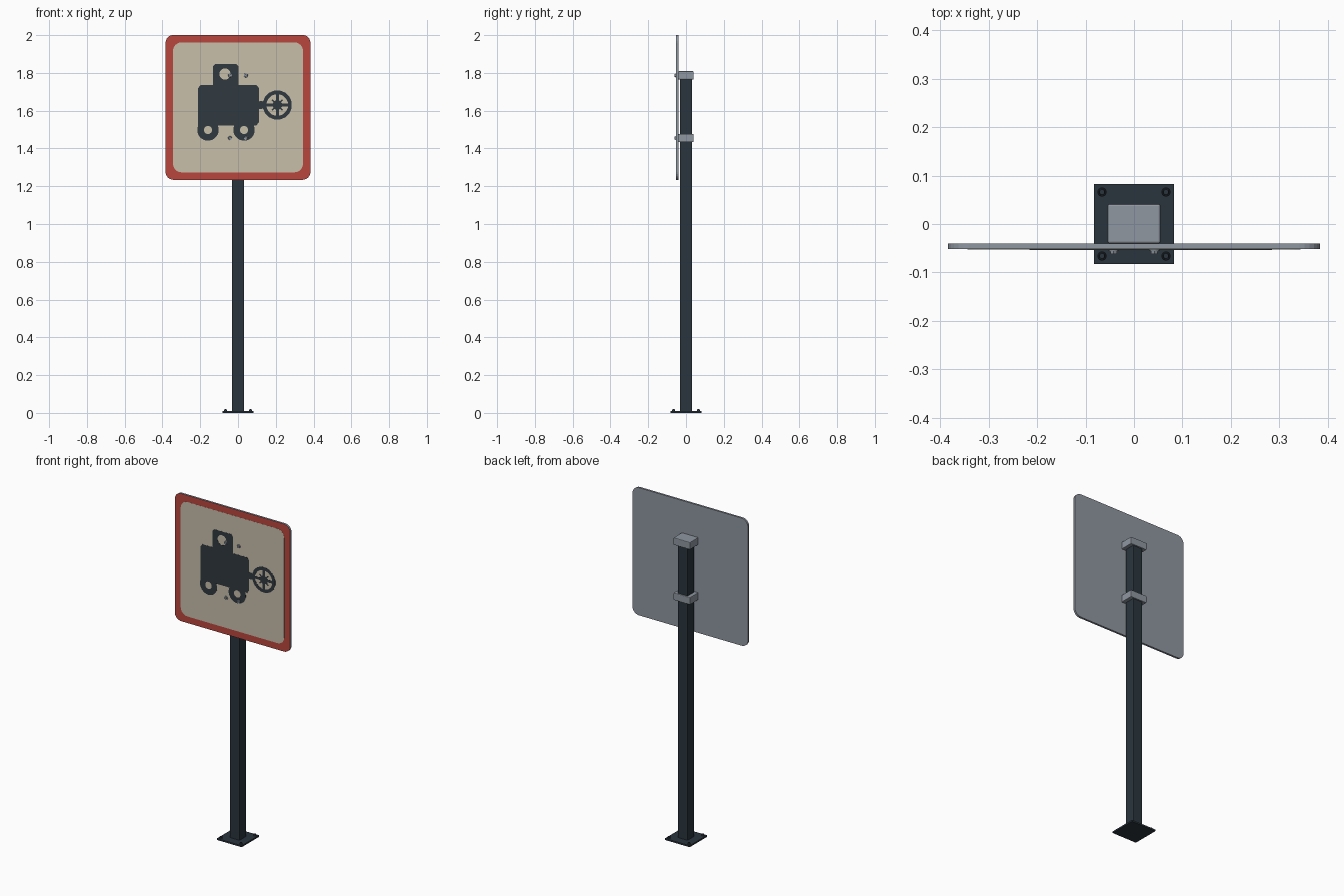
import bpy, bmesh, math
from mathutils import Matrix

if "Cube" in bpy.data.objects:
    bpy.data.objects.remove(bpy.data.objects["Cube"])


def material(name, r, g, b):
    lin = [((c / 255 + 0.055) / 1.055) ** 2.4 for c in (r, g, b)]
    m = bpy.data.materials.new(name)
    m.diffuse_color = (*lin, 1)
    m.use_nodes = True
    m.node_tree.nodes["Principled BSDF"].inputs["Base Color"].default_value = m.diffuse_color
    return m


RED = material("border_red", 186, 70, 62)
CREAM = material("panel_cream", 199, 191, 170)
INK = material("symbol_dark", 48, 56, 64)
DARK = material("post_dark", 42, 53, 61)
GREY = material("metal_grey", 143, 151, 161)


def finish(name, bm, *mats):
    bmesh.ops.recalc_face_normals(bm, faces=bm.faces[:])
    me = bpy.data.meshes.new(name)
    bm.to_mesh(me)
    bm.free()
    for m in mats:
        me.materials.append(m)
    ob = bpy.data.objects.new(name, me)
    bpy.context.collection.objects.link(ob)
    return ob


def box(name, size, loc, mat, bevel):
    bm = bmesh.new()
    bmesh.ops.create_cube(bm, size=1, matrix=Matrix.Translation(loc) @ Matrix.Diagonal((*size, 1)))
    ob = finish(name, bm, mat)
    b = ob.modifiers.new("bevel", 'BEVEL')
    b.width, b.segments = bevel, 2
    return ob


def bolt(name, loc, axis_y, mat, r, h):
    # washer with a smaller hex head
    bm = bmesh.new()
    rot = Matrix.Rotation(math.pi / 2, 4, 'X') if axis_y else Matrix.Identity(4)
    for rad, n, a, b in ((r, 16, 0, 0.4 * h), (0.75 * r, 6, 0.4 * h, h)):
        bmesh.ops.create_cone(bm, cap_ends=True, segments=n, radius1=rad, radius2=rad * 0.9, depth=b - a,
                              matrix=Matrix.Translation(loc) @ rot @ Matrix.Translation((0, 0, (a + b) / 2)))
    finish(name, bm, mat)


def circle(cx, cz, r, n=24):
    return [(cx + r * math.cos(2 * math.pi * (i + .5) / n), cz + r * math.sin(2 * math.pi * (i + .5) / n))
            for i in range(n)]


def rounded(cx, cz, half, r, seg=6):
    pts = []
    for k, (sx, sz) in enumerate(((1, 1), (-1, 1), (-1, -1), (1, -1))):
        for i in range(seg + 1):
            a = math.pi / 2 * (k + i / seg)
            pts.append((cx + sx * (half - r) + r * math.cos(a), cz + sz * (half - r) + r * math.sin(a)))
    return pts


def plate(name, loops, back, front, *mats):
    # filled outline (later loops are holes) extruded from back to front
    bm = bmesh.new()
    edges = []
    for loop in loops:
        vs = [bm.verts.new((x, back, z)) for x, z in loop]
        edges += [bm.edges.new((vs[i - 1], vs[i])) for i in range(len(vs))]
    bmesh.ops.triangle_fill(bm, use_beauty=True, use_dissolve=False, edges=edges, normal=(0, -1, 0))
    ret = bmesh.ops.extrude_face_region(bm, geom=bm.faces[:], use_keep_orig=True)
    for g in ret["geom"]:
        if isinstance(g, bmesh.types.BMVert):
            g.co.y = front
    if len(mats) > 1:   # second material on the front face
        for f in bm.faces:
            if all(abs(v.co.y - front) < 1e-6 for v in f.verts):
                f.material_index = 1
    return finish(name, bm, *mats)


# post and base
box("post", (0.066, 0.066, 1.79), (0, 0, 0.9), DARK, 0.005)
box("base_plate", (0.165, 0.165, 0.01), (0, 0, 0.005), DARK, 0.001)
for sx in (-1, 1):
    for sy in (-1, 1):
        bolt("base_bolt", (0.066 * sx, 0.066 * sy, 0.01), False, DARK, 0.009, 0.01)

# clamps holding the panel, with bolt heads through the face
for z in (1.787, 1.455):
    box("clamp", (0.11, 0.081, 0.044), (0, 0.0005, z), GREY, 0.004)
    for sx in (-1, 1):
        bolt("panel_bolt", (0.042 * sx, -0.052, z), True, GREY, 0.011, 0.01)

# sign panel
CZ = 1.6175
plate("sign_panel", [rounded(0, CZ, 0.3835, 0.042)], -0.04, -0.052, GREY, RED)
plate("cream_field", [rounded(0, CZ, 0.344, 0.045)], -0.0515, -0.0526, CREAM)


# symbol: vehicle with a tool wheel on its front
def ink(name, *loops):
    plate(name, loops, -0.0522, -0.0532, INK)


body = [(-0.211, 1.52), (-0.211, 1.72), (-0.198, 1.735), (-0.132, 1.735), (-0.132, 1.835), (-0.122, 1.846),
        (-0.008, 1.846), (0.003, 1.835), (0.003, 1.735), (0.098, 1.735), (0.111, 1.72), (0.111, 1.54),
        (0.098, 1.522), (-0.1, 1.522), (-0.11, 1.49), (-0.2, 1.49)]
ink("symbol_body", body[:-2], circle(-0.069, 1.794, 0.03, 16))
for x in (-0.159, 0.032):
    ink("symbol_wheel", circle(x, 1.498, 0.057), circle(x, 1.498, 0.022, 12))
ink("symbol_hitch", [(0.105, 1.61), (0.105, 1.648), (0.125, 1.652), (0.145, 1.64), (0.145, 1.622), (0.125, 1.608)])
TX, TZ = 0.208, 1.63
ink("symbol_tool_ring", circle(TX, TZ, 0.078, 16), circle(TX, TZ, 0.058, 16))
ink("symbol_tool_hub", circle(TX, TZ, 0.026, 12))
for k in range(8):
    a = math.pi / 4 * k
    c, s = math.cos(a), math.sin(a)
    w = 0.008 if k % 2 == 0 else 0.004
    r1 = 0.064 if k % 2 == 0 else 0.04
    ink("symbol_tool_spoke", [(TX + u * c - v * s, TZ + u * s + v * c)
                              for u, v in ((0.015, -w), (r1, -w), (r1, w), (0.015, w))])
